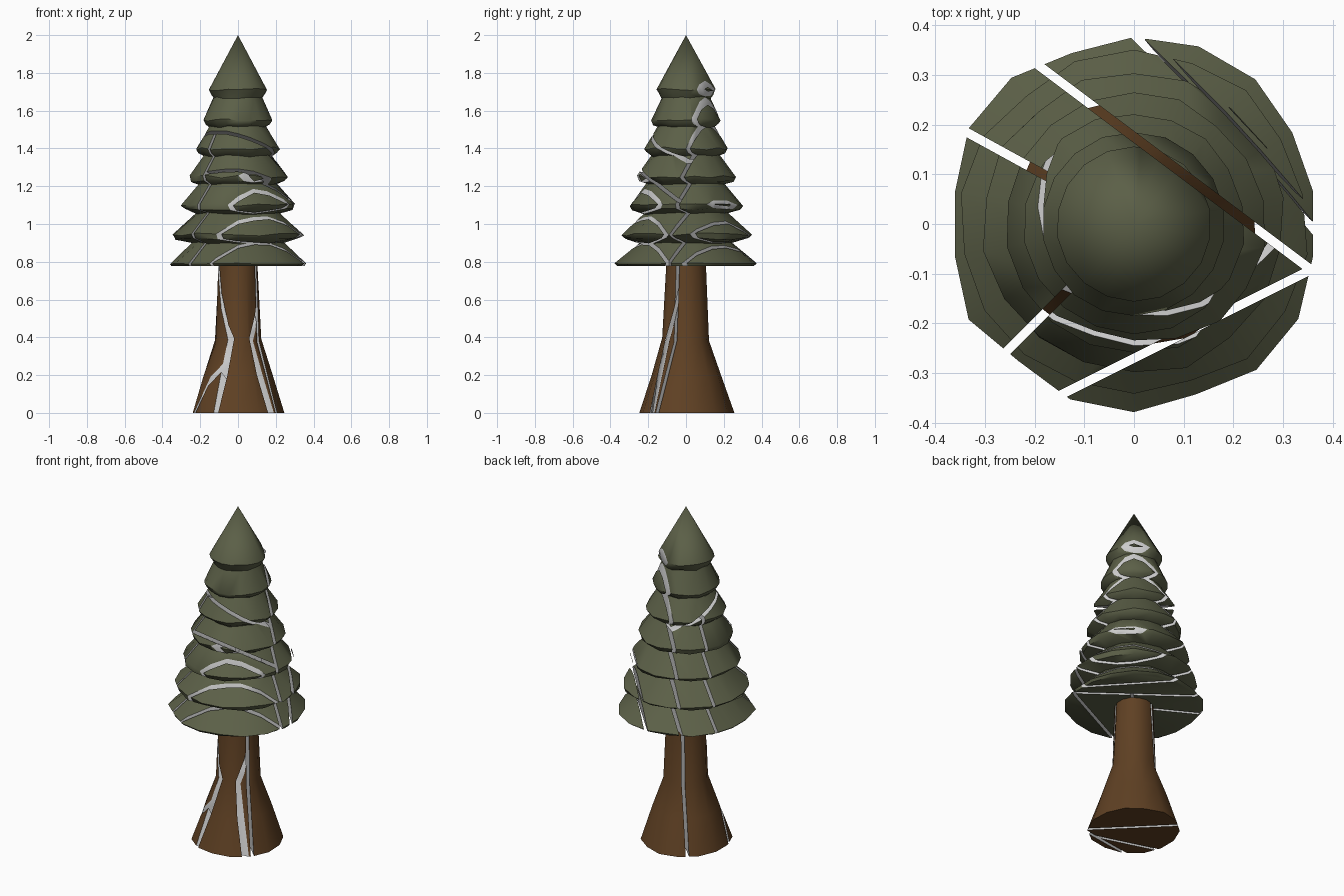
import bpy, bmesh, math, random
from mathutils import Vector

if "Cube" in bpy.data.objects:
    bpy.data.objects.remove(bpy.data.objects["Cube"])

random.seed(4)
GAP = 0.018


def material(name, rgb):
    m = bpy.data.materials.new(name)
    m.diffuse_color = (*rgb, 1)
    m.use_nodes = True
    m.node_tree.nodes["Principled BSDF"].inputs["Base Color"].default_value = m.diffuse_color
    return m


LEAF = material("leaf", (0.105, 0.115, 0.063))
BARK = material("bark", (0.115, 0.052, 0.017))
CORE = material("crack_face", (0.6, 0.6, 0.6))


def lathe(profile, sides, tip=None):
    """Closed solid from rings (radius, z, radial jitter, height jitter), bottom to top."""
    bm = bmesh.new()
    rings = []
    for r, z, jr, jz in profile:
        ring = []
        for i in range(sides):
            a = 2 * math.pi * (i + 0.5) / sides
            rr = r * (1 + random.uniform(-jr, jr))
            x = max(-0.36, min(0.36, rr * math.cos(a)))
            ring.append(bm.verts.new((x, rr * math.sin(a), z + random.uniform(-jz, jz))))
        rings.append(ring)
    for lo, hi in zip(rings, rings[1:]):
        for i in range(sides):
            j = (i + 1) % sides
            bm.faces.new((lo[i], lo[j], hi[j], hi[i]))
    bm.faces.new(rings[0][::-1])
    if tip:
        t = bm.verts.new((0, 0, tip))
        for i in range(sides):
            bm.faces.new((rings[-1][i], rings[-1][(i + 1) % sides], t))
    else:
        bm.faces.new(rings[-1])
    bmesh.ops.recalc_face_normals(bm, faces=bm.faces)
    return bm


def half(bm, co, no):
    """Keep the part behind the plane and cap the cut."""
    out = bm.copy()
    bmesh.ops.bisect_plane(out, geom=out.verts[:] + out.edges[:] + out.faces[:],
                           dist=1e-5, plane_co=co, plane_no=no, clear_outer=True)
    edges = [e for e in out.edges if e.is_boundary]
    if edges:
        res = bmesh.ops.triangle_fill(out, edges=edges, use_beauty=True, use_dissolve=False)
        for f in res["geom"]:
            if isinstance(f, bmesh.types.BMFace):
                f.material_index = 1
        bmesh.ops.recalc_face_normals(out, faces=out.faces)
    return out


def shatter(bm, cuts):
    """cuts = (normal, offset, cuts in front, cuts behind), nested."""
    if cuts is None:
        return [bm]
    n, d, front, behind = cuts
    n = Vector(n)
    d /= n.length
    n.normalize()
    a = half(bm, n * (d + GAP / 2), -n)
    b = half(bm, n * (d - GAP / 2), n)
    return shatter(a, front) + shatter(b, behind)


def through(p, q, r):
    """Plane normal (pointing up) and offset from three points."""
    p, q, r = Vector(p), Vector(q), Vector(r)
    n = (q - p).cross(r - p)
    if n.z < 0:
        n = -n
    return n, n.dot(p)


def build(name, bm, mat, cuts, angle):
    for i, piece in enumerate(shatter(bm, cuts), 1):
        if not piece.faces:
            continue
        me = bpy.data.meshes.new(f"{name}_{i}")
        piece.to_mesh(me)
        me.materials.append(mat)
        me.materials.append(CORE)
        ob = bpy.data.objects.new(f"{name}_{i}", me)
        bpy.context.collection.objects.link(ob)
        bpy.ops.object.select_all(action='DESELECT')
        ob.select_set(True)
        bpy.context.view_layer.objects.active = ob
        bpy.ops.object.shade_smooth_by_angle(angle=math.radians(angle))


# Trunk: flared base, narrow top
trunk = lathe([(0.25, 0, 0.03, 0), (0.185, 0.2, 0.02, 0), (0.123, 0.38, 0.03, 0.02),
               (0.106, 0.78, 0.02, 0)], 14)
trunk_cuts = ((1, 1, 0), 0.05, None,
              ((-0.15, 1, -0.25), -0.205,
               ((0.3, 1, 0.1), -0.15, None, None), None))
build("trunk_shard", trunk, BARK, trunk_cuts, 40)

# Foliage: stacked skirts, each a wide rim under a narrow waist
rims = [(0.372, 0.79), (0.345, 0.945), (0.303, 1.10), (0.262, 1.25),
        (0.222, 1.40), (0.185, 1.55), (0.156, 1.71)]
waists = [(0.245, 0.90), (0.222, 1.055), (0.208, 1.21), (0.182, 1.36), (0.152, 1.515), (0.13, 1.67)]
profile = [(0.36, 0.778, 0.01, 0)]
for k, (r, z) in enumerate(rims):
    j = 0.035 * (1 - k / 7)
    if k:
        wr, wz = waists[k - 1]
        profile.append((wr, wz, j * 0.8, 0.006))
        profile.append((r - 0.012, z - 0.022, j, 0.006))
    profile.append((r, z, j, 0.008 if k else 0.003))
foliage = lathe(profile, 18, 2.0)

# Cracks: a back slab, a tilted cap line, then side and front shards
back = (*through((0.36, 0, 0.85), (0.22, 0.2, 1.17), (0.01, 0.37, 0.79)), None,
        ((1, -0.05, 0), -0.005, None, None))
arch = (*through((0, -0.24, 1.285), (-0.18, -0.15, 1.25), (0.12, -0.2, 1.245)), None, None)
right = (*through((0.12, -0.21, 1.23), (0.22, -0.16, 1.11), (0.32, -0.11, 0.93)), None, None)
arch = (arch[0], arch[1], None, right)
left = ((0.17, 0.31, 0), 0, None, None)
side = ((1, -1, 0), 0, arch, left)
cap = ((0.328, 0.385, 1), 1.402, None, side)
build("foliage_shard", foliage, LEAF, ((0.6, 0.8, 0), 0.14, back, cap), 50)
